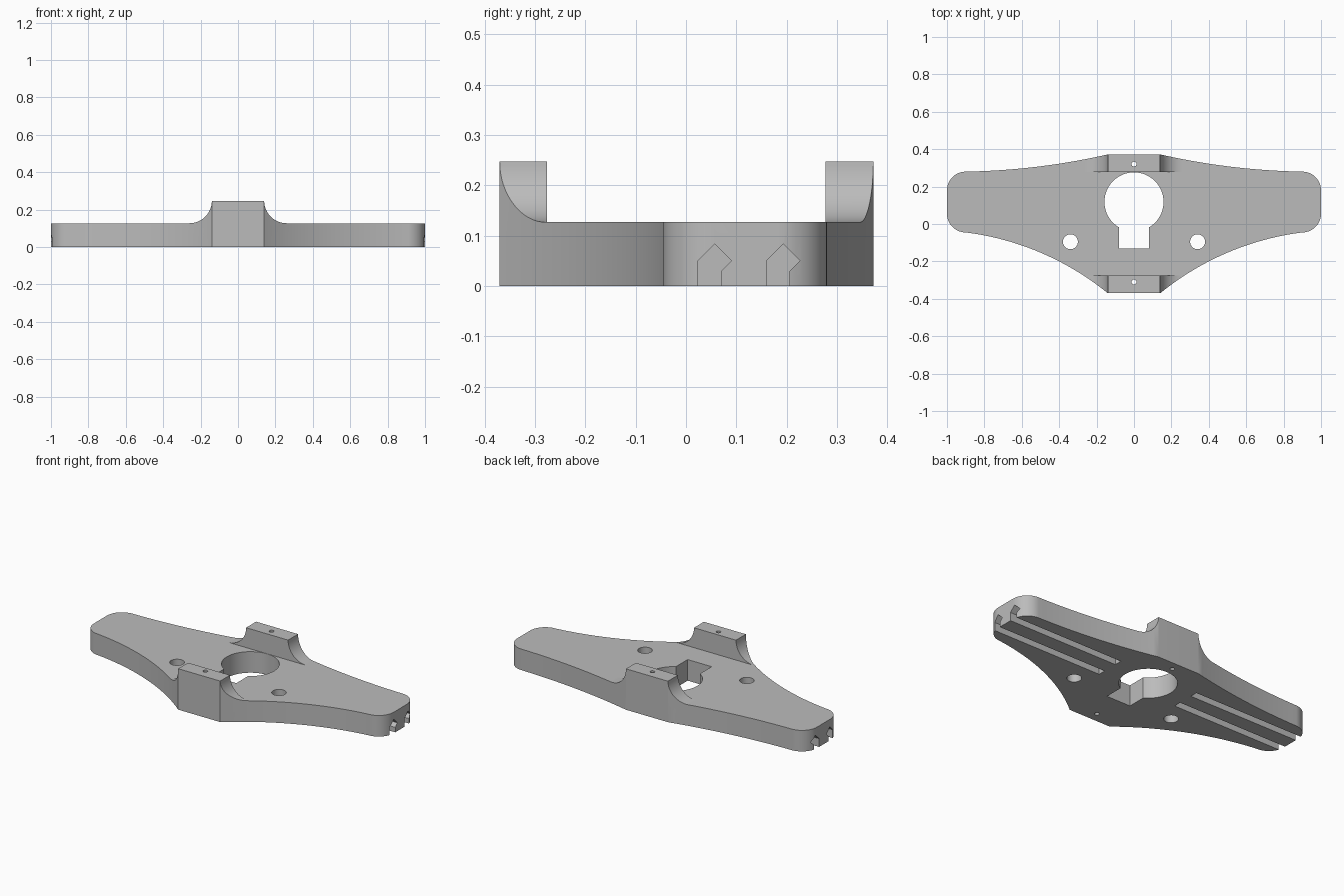
import bpy, bmesh
from math import pi, sin, cos, atan2, asin, radians, hypot
from mathutils import Vector

cube = bpy.data.objects.get("Cube")
if cube:
    bpy.data.objects.remove(cube, do_unlink=True)

PLATE, TOP = 0.127, 0.247              # plate and tower heights
TOWER_X, FILLET = 0.14, 0.12           # tower half width, root radius
TOWER_FRONT, TOWER_BACK = -0.276, 0.277

grey = bpy.data.materials.new("plain grey")
grey.use_nodes = True
colour = (0.5, 0.5, 0.5, 1)
grey.diffuse_color = colour
grey.node_tree.nodes["Principled BSDF"].inputs["Base Color"].default_value = colour


def prism(name, points, start, sweep):
    """Extrude a flat outline along a vector; start maps (a, b) to 3D."""
    bm = bmesh.new()
    face = bm.faces.new([bm.verts.new(start(a, b)) for a, b in points])
    ext = bmesh.ops.extrude_face_region(bm, geom=[face])
    moved = [v for v in ext["geom"] if isinstance(v, bmesh.types.BMVert)]
    bmesh.ops.translate(bm, verts=moved, vec=sweep)
    bmesh.ops.recalc_face_normals(bm, faces=bm.faces)
    mesh = bpy.data.meshes.new(name)
    bm.to_mesh(mesh)
    bm.free()
    mesh.materials.append(grey)
    obj = bpy.data.objects.new(name, mesh)
    bpy.context.collection.objects.link(obj)
    return obj


def arc(cx, cy, r, a0, a1, n):
    """Points on an arc, angles in degrees."""
    return [(cx + r * cos(radians(a0 + (a1 - a0) * i / n)),
             cy + r * sin(radians(a0 + (a1 - a0) * i / n))) for i in range(n + 1)]


def hollow(p, q, r, n=24):
    """Shallow arc from p to q, bulging to the left of travel."""
    p, q = Vector(p), Vector(q)
    d = q - p
    half = asin(d.length / (2 * r))
    centre = (p + q) / 2 - Vector((-d.y, d.x)).normalized() * r * cos(half)
    a = atan2(p.y - centre.y, p.x - centre.x)
    return [(centre.x + r * cos(a - 2 * half * i / n),
             centre.y + r * sin(a - 2 * half * i / n)) for i in range(n + 1)]


def cut(body, cutter):
    """Subtract a cutter and discard it."""
    mod = body.modifiers.new("cut", "BOOLEAN")
    mod.operation, mod.solver, mod.object = "DIFFERENCE", "EXACT", cutter
    bpy.ops.object.select_all(action="DESELECT")
    bpy.context.view_layer.objects.active = body
    body.select_set(True)
    bpy.ops.object.modifier_apply(modifier=mod.name)
    bpy.data.objects.remove(cutter, do_unlink=True)


def vertical_hole(body, points):
    cut(body, prism("hole_cutter", points, lambda a, b: (a, b, -0.1), (0, 0, 0.5)))


# Winged outline: hollow front edge, rounded tip, gently hollow back edge
front_edge = hollow((0.14, -0.37), (0.9, -0.045), 1.5)
tip = arc(0.9, 0.055, 0.1, -83, 0, 12) + arc(0.9, 0.18, 0.1, 0, 88, 12)
back_edge = hollow((0.14, 0.372), (0.9, 0.28), 3.7)
# the back edge must sag towards the middle of the plate
back_edge = [(x, y) for x, y in hollow((0.9, 0.28), (0.14, 0.372), 3.7)]
right_half = front_edge + tip + back_edge[1:]
outline = right_half + [(-x, y) for x, y in reversed(right_half)]
body = prism("bracket_body", outline, lambda a, b: (a, b, 0), (0, 0, TOP))

# Clear the space between the towers
gap = [(-2, TOWER_FRONT), (2, TOWER_FRONT), (2, TOWER_BACK), (-2, TOWER_BACK)]
cut(body, prism("gap_cutter", gap, lambda a, b: (a, b, PLATE), (0, 0, 0.5)))

# Clear the wings, leaving a concave fillet at each tower root
wing = arc(TOWER_X + FILLET, TOP, FILLET, 180, 270, 20)
wing += [(2, PLATE), (2, 0.6), (TOWER_X, 0.6)]
for side in (-1, 1):
    cut(body, prism("wing_cutter", wing, lambda a, b: (side * a, -1, b), (0, 2, 0)))

# Keyhole opening in the middle
slot = [(-0.08, -0.13), (0.08, -0.13)]
keyhole = slot + arc(0, 0.118, 0.158, -59.6, 239.6, 60)
vertical_hole(body, keyhole)

# Screw holes in the wings and pin holes in the towers
for x, y, r in ((-0.34, -0.095, 0.04), (0.34, -0.095, 0.04),
                (0, 0.32, 0.013), (0, -0.31, 0.013)):
    vertical_hole(body, arc(x, y, r, 0, 348.75, 31))

# Hooked grooves along the underside, open at the tips
groove = [(0, -0.1), (0, 0.05), (0.033, 0.083), (0.066, 0.05), (0.046, 0.03), (0.046, -0.1)]
for side in (-1, 1):
    for y in (0.024, 0.16):
        cut(body, prism("groove_cutter", groove,
                        lambda a, b: (side * 0.265, y + a, b), (side * 1, 0, 0)))

# Smooth curved walls, crisp edges
bpy.ops.object.shade_smooth_by_angle(angle=radians(25))
weighted = body.modifiers.new("even_normals", "WEIGHTED_NORMAL")
weighted.keep_sharp = True
